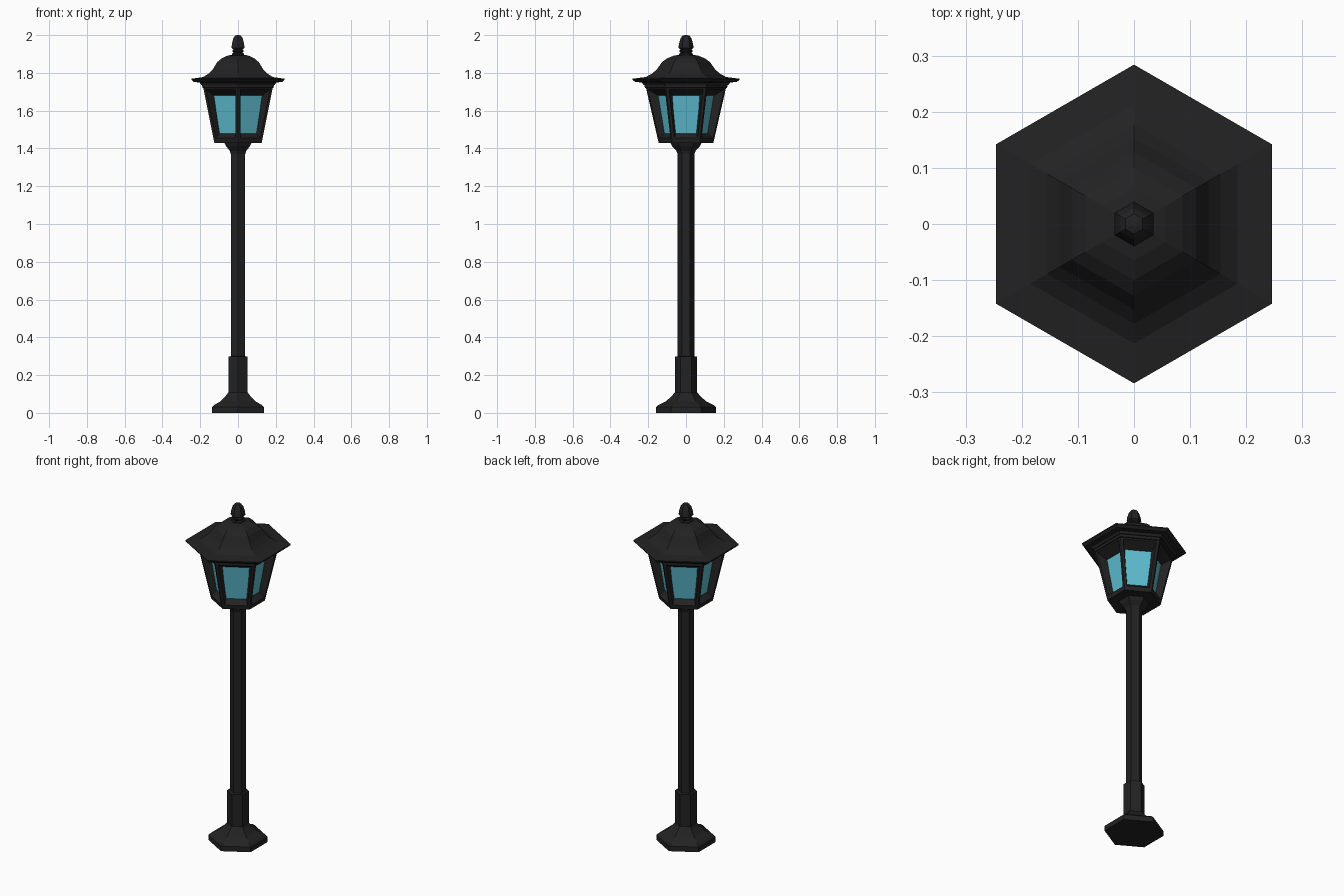
import bpy, bmesh
from math import cos, sin, pi
from mathutils import Matrix, Vector

cube = bpy.data.objects.get("Cube")
if cube:
    bpy.data.objects.remove(cube, do_unlink=True)


def material(name, color, rough):
    m = bpy.data.materials.new(name)
    m.use_nodes = True
    m.diffuse_color = (*color, 1)
    bsdf = next(n for n in m.node_tree.nodes if n.type == 'BSDF_PRINCIPLED')
    bsdf.inputs["Base Color"].default_value = (*color, 1)
    bsdf.inputs["Roughness"].default_value = rough
    return m


IRON = material("black iron", (0.016, 0.016, 0.016), 0.6)
GLASS = material("blue glass", (0.11, 0.5, 0.62), 0.4)
SIDES = 6


def finish(bm, name, *mats):
    bmesh.ops.recalc_face_normals(bm, faces=bm.faces[:])
    me = bpy.data.meshes.new(name)
    bm.to_mesh(me)
    bm.free()
    for m in mats:
        me.materials.append(m)
    ob = bpy.data.objects.new(name, me)
    bpy.context.collection.objects.link(ob)
    return ob


def hex_lathe(name, profile):
    """Hexagonal solid from (corner radius, height) pairs, corners on the y axis."""
    bm = bmesh.new()
    rings = []
    for r, z in profile:
        rings.append([bm.verts.new((r * cos(pi / 2 + i * 2 * pi / SIDES),
                                    r * sin(pi / 2 + i * 2 * pi / SIDES), z))
                      for i in range(SIDES)])
    for low, high in zip(rings, rings[1:]):
        for i in range(SIDES):
            j = (i + 1) % SIDES
            bm.faces.new((low[i], low[j], high[j], high[i]))
    bm.faces.new(rings[0])
    bm.faces.new(rings[-1])
    return finish(bm, name, IRON)


# Foot, sleeve and post
hex_lathe("base", [(0.16, 0), (0.16, 0.03), (0.145, 0.042), (0.105, 0.062),
                   (0.075, 0.09), (0.06, 0.108)])
hex_lathe("sleeve", [(0.058, 0.1), (0.058, 0.298), (0.044, 0.3)])
hex_lathe("post", [(0.044, 0.29), (0.044, 1.385)])
hex_lathe("collar", [(0.044, 1.37), (0.052, 1.39), (0.072, 1.41), (0.085, 1.435)])

# Lantern: six sides, each a frame, a sloping reveal and a recessed pane
BOTTOM, TOP = (0.145, 1.43), (0.215, 1.735)


def side_radius(z):
    t = (z - BOTTOM[1]) / (TOP[1] - BOTTOM[1])
    return BOTTOM[0] + t * (TOP[0] - BOTTOM[0])


def outer_row(z, margin):
    r = side_radius(z)
    return r / 2 - margin, r * cos(pi / 6), z


def quad(bm, rows, turn):
    (w0, a0, z0), (w1, a1, z1) = rows
    corners = [(a0, -w0, z0), (a0, w0, z0), (a1, w1, z1), (a1, -w1, z1)]
    return [bm.verts.new(turn @ Vector(c)) for c in corners]


bm = bmesh.new()
for k in range(SIDES):
    turn = Matrix.Rotation(k * 2 * pi / SIDES, 3, 'Z')
    outer = quad(bm, (outer_row(BOTTOM[1], 0), outer_row(TOP[1], 0)), turn)
    opening = quad(bm, (outer_row(1.455, 0.014), outer_row(1.712, 0.014)), turn)
    pane = quad(bm, ((0.055, 0.1, 1.48), (0.075, 0.127, 1.68)), turn)
    for a, b in ((outer, opening), (opening, pane)):
        for i in range(4):
            j = (i + 1) % 4
            bm.faces.new((a[i], a[j], b[j], b[i]))
    bm.faces.new(pane).material_index = 1
bmesh.ops.remove_doubles(bm, verts=bm.verts[:], dist=0.0005)
bmesh.ops.holes_fill(bm, edges=[e for e in bm.edges if e.is_boundary], sides=SIDES)
finish(bm, "lantern", IRON, GLASS)

# Rim under the roof, roof with a wide eave, and finial
hex_lathe("rim", [(0.212, 1.72), (0.218, 1.722), (0.22, 1.742), (0.2, 1.75)])
hex_lathe("roof", [(0.2, 1.735), (0.225, 1.737), (0.235, 1.75), (0.268, 1.751),
                   (0.284, 1.764), (0.284, 1.769), (0.213, 1.778), (0.178, 1.797),
                   (0.153, 1.82), (0.128, 1.856), (0.1, 1.877), (0.065, 1.891),
                   (0.03, 1.897)])
hex_lathe("finial", [(0.03, 1.885), (0.037, 1.897), (0.037, 1.902), (0.028, 1.906),
                     (0.035, 1.913), (0.035, 1.919), (0.028, 1.923), (0.04, 1.932),
                     (0.037, 1.955), (0.028, 1.985), (0.018, 1.997), (0.006, 2.0)])
